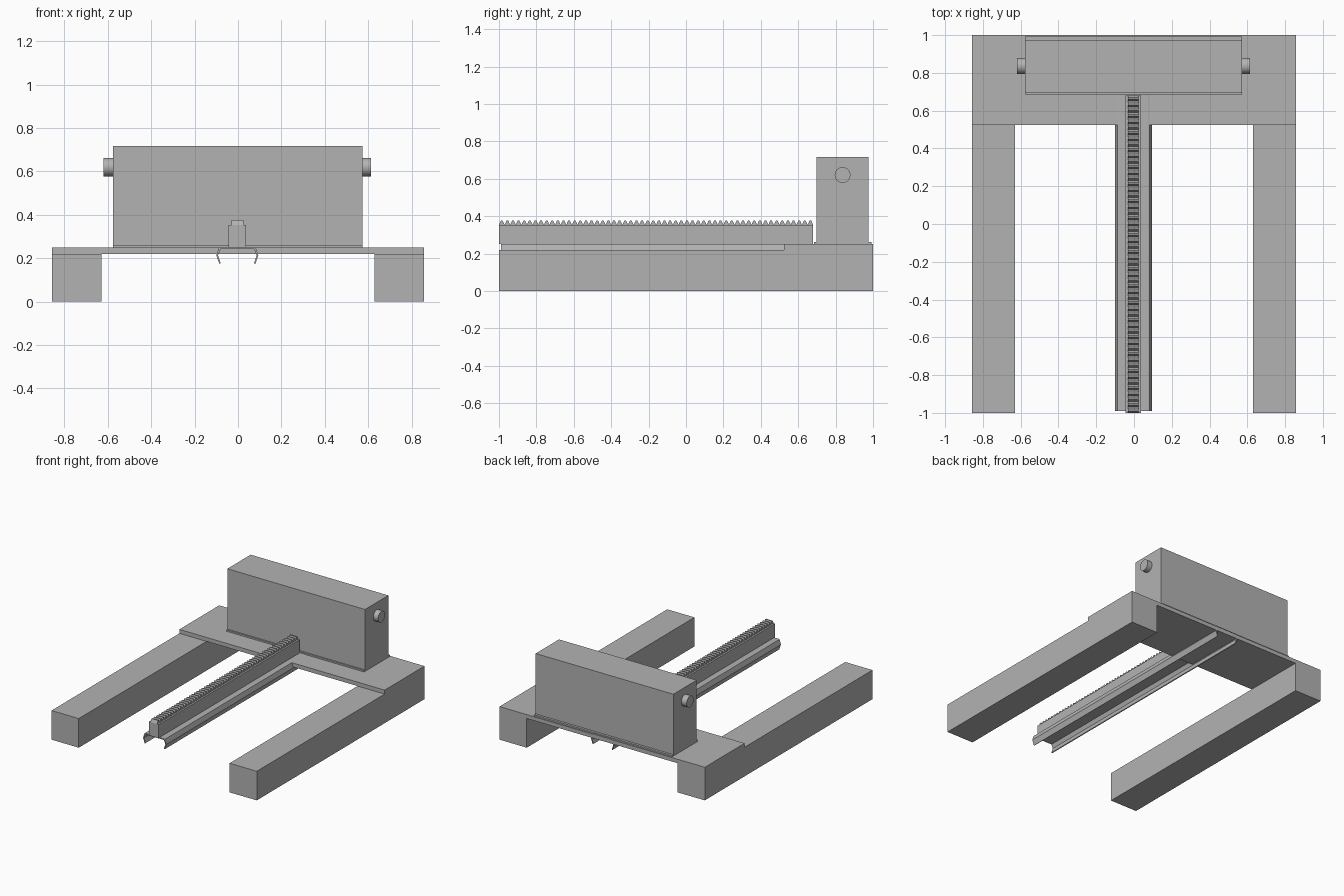
import bpy, bmesh, math
from mathutils import Matrix

if "Cube" in bpy.data.objects:
    bpy.data.objects.remove(bpy.data.objects["Cube"])

grey = bpy.data.materials.new("plain grey")
grey.use_nodes = True
colour = (0.45, 0.45, 0.45, 1)
grey.diffuse_color = colour
grey.node_tree.nodes["Principled BSDF"].inputs["Base Color"].default_value = colour


def finish(name, bm):
    bmesh.ops.recalc_face_normals(bm, faces=bm.faces)
    mesh = bpy.data.meshes.new(name)
    bm.to_mesh(mesh)
    bm.free()
    mesh.materials.append(grey)
    ob = bpy.data.objects.new(name, mesh)
    bpy.context.collection.objects.link(ob)
    return ob


def box(name, x, y, z):
    bm = bmesh.new()
    bmesh.ops.create_cube(bm, size=1)
    for v in bm.verts:
        v.co = [r[0] if c < 0 else r[1] for c, r in zip(v.co, (x, y, z))]
    return finish(name, bm)


def extrude_profile(name, points, place, shift):
    """Fill a 2D outline, placed in space by a function, and sweep it."""
    bm = bmesh.new()
    face = bm.faces.new([bm.verts.new(place(a, b)) for a, b in points])
    out = bmesh.ops.extrude_face_region(bm, geom=[face])
    verts = [g for g in out["geom"] if isinstance(g, bmesh.types.BMVert)]
    bmesh.ops.translate(bm, vec=shift, verts=verts)
    return finish(name, bm)


# Base: two long legs joined by a deck at the back
box("left_leg", (0.63, 0.857), (-1, 1), (0, 0.22))
box("right_leg", (-0.857, -0.63), (-1, 1), (0, 0.22))
box("deck", (-0.857, 0.857), (0.525, 1), (0.22, 0.25))

# Housing on a thin foot plate
box("housing_foot", (-0.577, 0.573), (0.685, 0.993), (0.25, 0.261))
box("housing", (-0.577, 0.573), (0.697, 0.975), (0.261, 0.717))

# Side knobs
for name, x0, x1 in (("left_knob", 0.573, 0.613), ("right_knob", -0.62, -0.577)):
    bm = bmesh.new()
    turn = Matrix.Translation(((x0 + x1) / 2, 0.837, 0.62)) @ Matrix.Rotation(math.pi / 2, 4, "Y")
    bmesh.ops.create_cone(bm, cap_ends=True, segments=32, radius1=0.042,
                          radius2=0.042, depth=x1 - x0, matrix=turn)
    knob = finish(name, bm)
    bpy.ops.object.select_all(action="DESELECT")
    knob.select_set(True)
    bpy.context.view_layer.objects.active = knob
    bpy.ops.object.shade_smooth_by_angle(angle=math.radians(40))

# Channel with bent lips, mirrored about the rail's centre
outer = [(0.077, 0.252), (0.085, 0.25), (0.097, 0.214), (0.083, 0.174)]
inner = [(0.077, 0.177), (0.089, 0.214), (0.077, 0.243)]
half = outer + inner
outline = half + [(-x, z) for x, z in reversed(half)]
extrude_profile("rail_channel", outline, lambda x, z: (x - 0.003, -0.99, z), (0, 1.99, 0))

# Upright rail body
box("rail_body", (-0.044, 0.038), (-1, 0.68), (0.25, 0.353))

# Toothed rack along the top
start, end, teeth = -1, 0.68, 56
pitch = (end - start) / teeth
saw = [(start, 0.345)]
for i in range(teeth):
    y = start + i * pitch
    saw += [(y, 0.354), (y + pitch * 0.35, 0.376), (y + pitch * 0.65, 0.376)]
saw += [(end, 0.354), (end, 0.345)]
extrude_profile("rack_teeth", saw, lambda y, z: (-0.031, y, z), (0.056, 0, 0))
